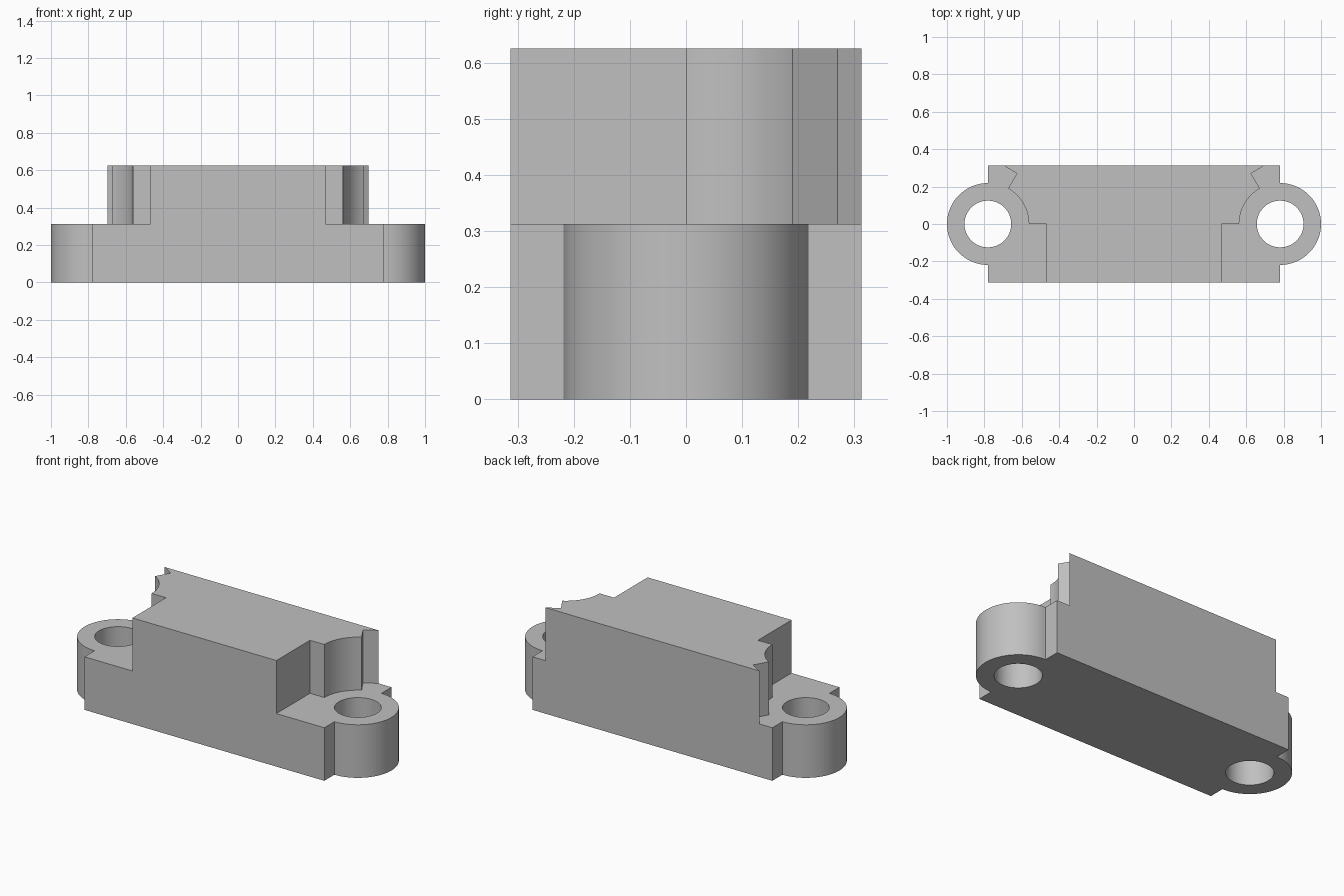
import bpy
import bmesh
from math import cos, sin, pi, asin

if "Cube" in bpy.data.objects:
    bpy.data.objects.remove(bpy.data.objects["Cube"])

STEP, TOP = 0.3125, 0.625        # heights of the base and of the raised block
HALF_DEPTH = 0.3125
EAR_X, EAR_R, HOLE_R = 0.78125, 0.21875, 0.125

grey = bpy.data.materials.new("plain grey")
grey.use_nodes = True
colour = (0.53, 0.53, 0.53, 1)
grey.diffuse_color = colour
grey.node_tree.nodes["Principled BSDF"].inputs["Base Color"].default_value = colour


def arc(cx, radius, start, end, steps):
    angles = [start + (end - start) * i / steps for i in range(steps + 1)]
    return [(cx + radius * cos(a), radius * sin(a)) for a in angles]


def mirrored(half):
    """Close a right-hand outline (front to back) with its mirror image."""
    return half + [(-x, y) for x, y in reversed(half)]


def prism(name, outline, z0, z1):
    bm = bmesh.new()
    face = bm.faces.new([bm.verts.new((x, y, z0)) for x, y in outline])
    top = bmesh.ops.extrude_face_region(bm, geom=[face])["geom"]
    bmesh.ops.translate(bm, vec=(0, 0, z1 - z0),
                        verts=[g for g in top if isinstance(g, bmesh.types.BMVert)])
    bmesh.ops.recalc_face_normals(bm, faces=bm.faces)
    mesh = bpy.data.meshes.new(name)
    bm.to_mesh(mesh)
    bm.free()
    mesh.materials.append(grey)
    obj = bpy.data.objects.new(name, mesh)
    bpy.context.collection.objects.link(obj)
    return obj


def combine(target, other, operation):
    """Apply a boolean and discard the helper."""
    bpy.context.view_layer.objects.active = target
    mod = target.modifiers.new(operation.lower(), 'BOOLEAN')
    mod.operation, mod.object, mod.solver = operation, other, 'EXACT'
    bpy.ops.object.modifier_apply(modifier=mod.name)
    bpy.data.objects.remove(other)


# Base: rectangular block with a round ear at each end
base_half = ([(EAR_X, -HALF_DEPTH)] + arc(EAR_X, EAR_R, -pi / 2, pi / 2, 32)
             + [(EAR_X, HALF_DEPTH)])
body = prism("mounting_block", mirrored(base_half), 0, STEP)

# Raised block: front notch, scooped clearance around the ear, rear hook
NOTCH_X, SCOOP_Y = 0.469, 0.19
scoop = arc(EAR_X, EAR_R, pi, pi - asin(SCOOP_Y / EAR_R), 20)
raised_half = ([(NOTCH_X, -HALF_DEPTH), (NOTCH_X, 0)] + scoop
               + [(0.626, 0.27), (0.697, HALF_DEPTH)])
combine(body, prism("raised_block", mirrored(raised_half), STEP, TOP), 'UNION')

# Screw holes through both ears
for side in (-1, 1):
    hole = prism("hole_cutter", arc(side * EAR_X, HOLE_R, 0, 2 * pi, 48)[:-1],
                 -0.1, STEP + 0.1)
    combine(body, hole, 'DIFFERENCE')

bpy.ops.object.select_all(action='DESELECT')
body.select_set(True)
bpy.context.view_layer.objects.active = body
bpy.ops.object.shade_smooth_by_angle(angle=pi / 6)
